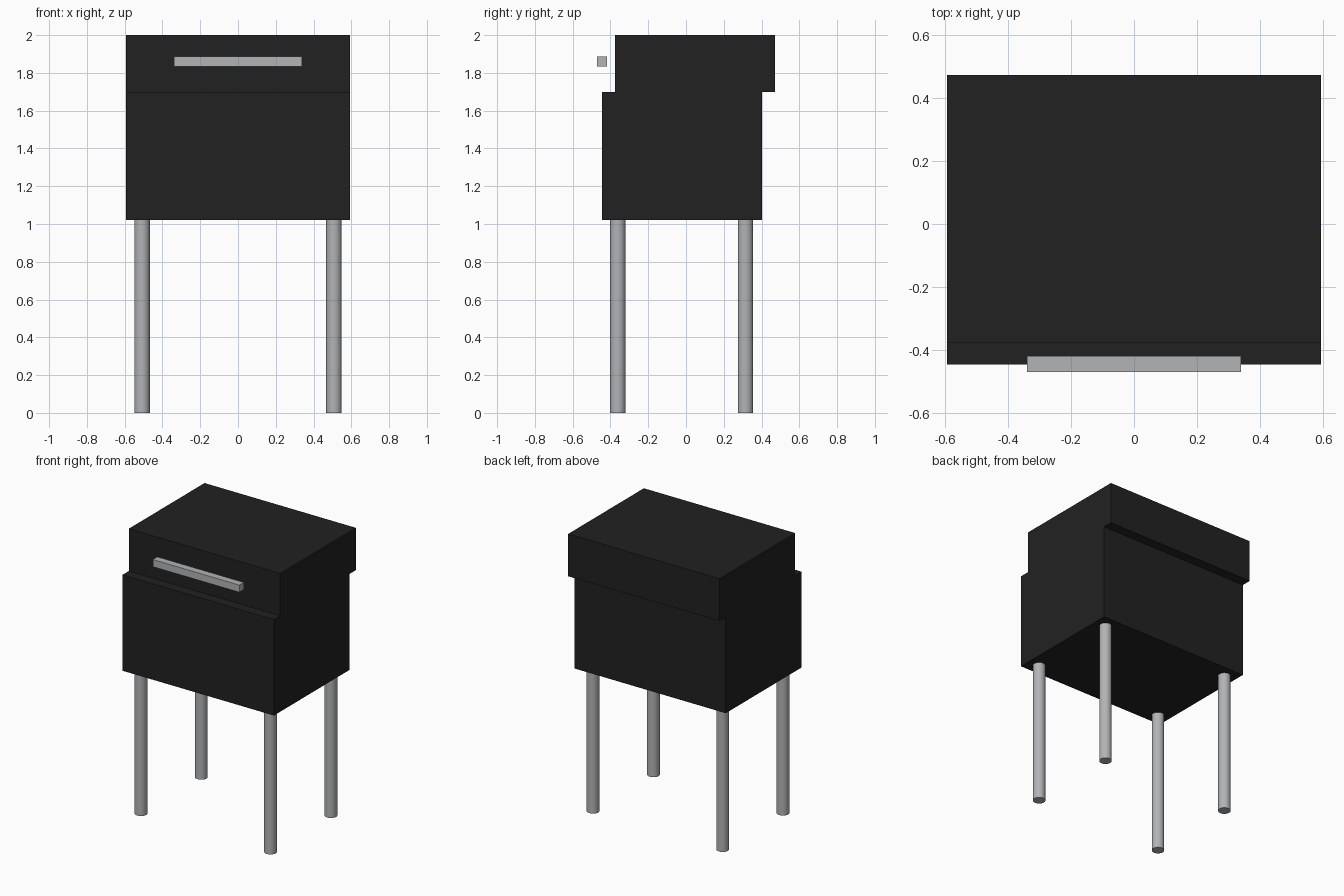
import bpy
import math

if "Cube" in bpy.data.objects:
    bpy.data.objects.remove(bpy.data.objects["Cube"])


def material(name, rgb):
    m = bpy.data.materials.new(name)
    m.diffuse_color = (*rgb, 1.0)
    m.use_nodes = True
    m.node_tree.nodes["Principled BSDF"].inputs["Base Color"].default_value = m.diffuse_color
    return m


BLACK = material("black", (0.0155, 0.0155, 0.0155))
METAL = material("light grey metal", (0.44, 0.451, 0.468))


def box(name, lo, hi, mat):
    """Axis-aligned box between two corners."""
    bpy.ops.mesh.primitive_cube_add(size=1, location=[(a + b) / 2 for a, b in zip(lo, hi)])
    ob = bpy.context.object
    ob.name = name
    ob.scale = [b - a for a, b in zip(lo, hi)]
    bpy.ops.object.transform_apply(location=False, rotation=False, scale=True)
    ob.data.materials.append(mat)
    return ob


def leg(name, x, y, height=1.02, radius=0.041):
    """Round upright leg standing on the floor."""
    bpy.ops.mesh.primitive_cylinder_add(vertices=32, radius=radius, depth=height,
                                        location=(x, y, height / 2))
    ob = bpy.context.object
    ob.name = name
    bpy.ops.object.shade_smooth_by_angle(angle=math.radians(30))
    ob.data.materials.append(METAL)


# Cabinet body and the drawer section set back on top of it
box("cabinet_body", (-0.593, -0.445, 1.02), (0.593, 0.402, 1.70), BLACK)
box("drawer_section", (-0.593, -0.375, 1.70), (0.593, 0.472, 2.0), BLACK)

# Bar handle standing off the drawer front
box("drawer_handle", (-0.339, -0.47, 1.835), (0.339, -0.419, 1.886), METAL)

# Four legs
for side, x in (("left", -0.508), ("right", 0.508)):
    for end, y in (("front", -0.361), ("back", 0.315)):
        leg(f"{end}_{side}_leg", x, y)
